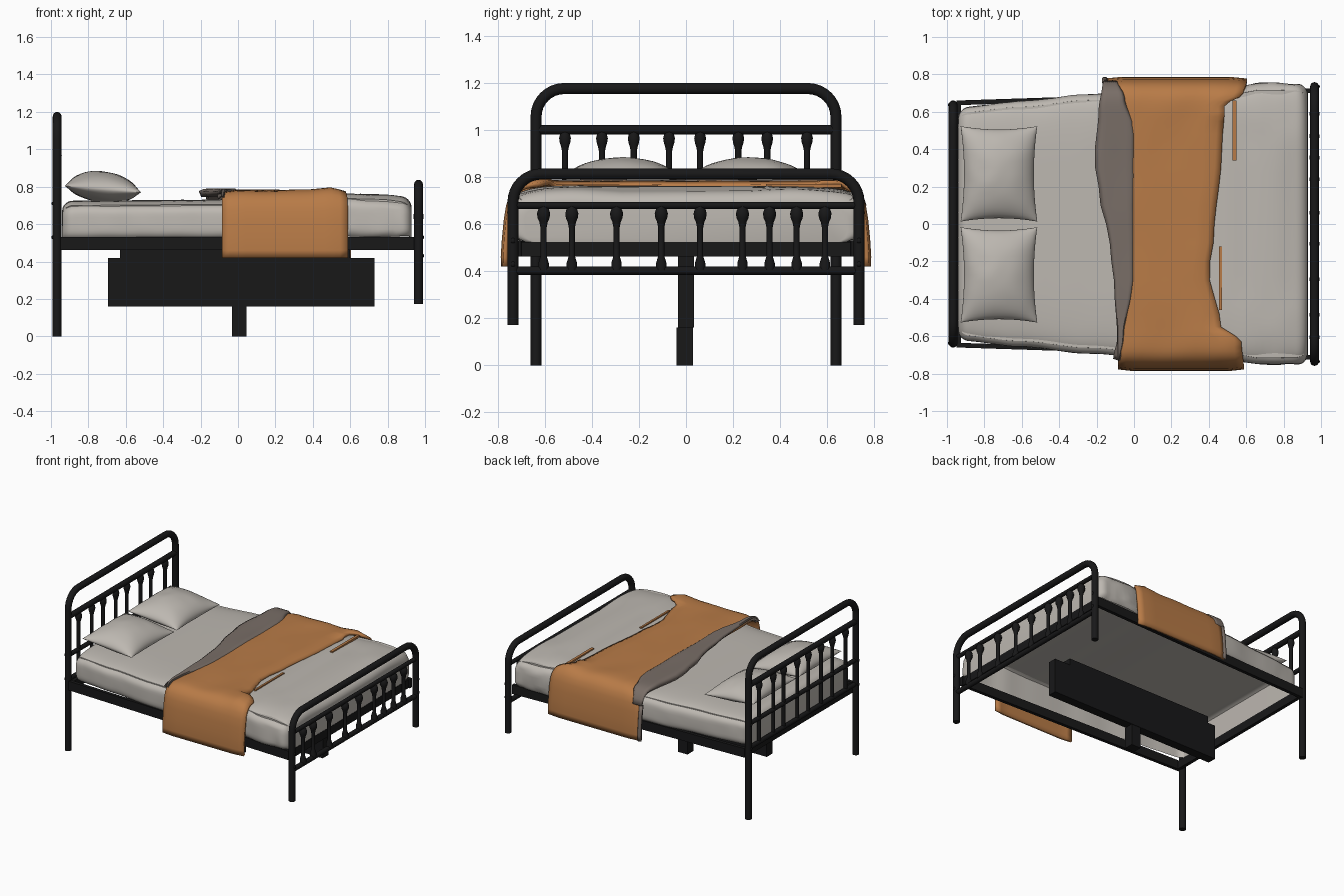
import bpy, bmesh, math
from mathutils import Vector, noise

if "Cube" in bpy.data.objects:
    bpy.data.objects.remove(bpy.data.objects["Cube"])


def material(name, rgb):
    m = bpy.data.materials.new(name)
    m.diffuse_color = (*rgb, 1)
    m.use_nodes = True
    m.node_tree.nodes["Principled BSDF"].inputs["Base Color"].default_value = m.diffuse_color
    return m


BLACK = material("black_metal", (0.009, 0.009, 0.0095))
LINEN = material("warm_white_linen", (0.51, 0.48, 0.44))
ORANGE = material("ochre_throw", (0.48, 0.198, 0.063))
LINING = material("taupe_lining", (0.19, 0.155, 0.135))


def finish(name, bm, mats, angle=50, fix=True):
    if fix:
        bmesh.ops.recalc_face_normals(bm, faces=bm.faces)
    me = bpy.data.meshes.new(name)
    bm.to_mesh(me)
    bm.free()
    for m in mats:
        me.materials.append(m)
    ob = bpy.data.objects.new(name, me)
    bpy.context.collection.objects.link(ob)
    bpy.ops.object.select_all(action='DESELECT')
    ob.select_set(True)
    bpy.context.view_layer.objects.active = ob
    bpy.ops.object.shade_smooth_by_angle(angle=math.radians(angle))
    return ob


def skin(bm, rows, loop=False):
    """Bridge rows of points with quads."""
    vs = [[bm.verts.new(p) for p in r] for r in rows]
    n = len(rows[0])
    for a, b in zip(vs, vs[1:]):
        for j in range(n if loop else n - 1):
            k = (j + 1) % n
            bm.faces.new((a[j], a[k], b[k], b[j]))
    return vs


def lerp(table, x):
    if x <= table[0][0]:
        return table[0][1]
    for (x0, y0), (x1, y1) in zip(table, table[1:]):
        if x <= x1:
            t = (x - x0) / (x1 - x0)
            return y0 + (y1 - y0) * t * t * (3 - 2 * t)
    return table[-1][1]


def tube(name, pts, r, sides=16):
    """Sweep a circle along a path lying in a plane of constant x."""
    bm = bmesh.new()
    rows = []
    pts = [Vector(p) for p in pts]
    for i, p in enumerate(pts):
        d = (pts[min(i + 1, len(pts) - 1)] - pts[max(i - 1, 0)]).normalized()
        ux = Vector((1, 0, 0))
        w = d.cross(ux)
        rows.append([p + r * (math.cos(a) * ux + math.sin(a) * w)
                     for a in (2 * math.pi * k / sides for k in range(sides))])
    vs = skin(bm, rows, True)
    bm.faces.new(vs[0])
    bm.faces.new(vs[-1])
    return finish(name, bm, [BLACK])


def lathe(name, x, y, prof, sides=12):
    bm = bmesh.new()
    vs = skin(bm, [[(x + r * math.cos(2 * math.pi * k / sides), y + r * math.sin(2 * math.pi * k / sides), z)
                    for k in range(sides)] for z, r in prof], True)
    bm.faces.new(vs[0])
    bm.faces.new(vs[-1])
    return finish(name, bm, [BLACK], 60)


def box(name, lo, hi, mat=BLACK):
    bm = bmesh.new()
    bmesh.ops.create_cube(bm, size=1)
    for v in bm.verts:
        v.co = [l + (c + 0.5) * (h - l) for c, l, h in zip(v.co, lo, hi)]
    return finish(name, bm, [mat], 30)


def arch(name, x, w, z0, z1, rad):
    pts = [(x, -w, z0)]
    for cy, a0 in ((-w + rad, 180), (w - rad, 90)):
        for k in range(9):
            a = math.radians(a0 - k * 90 / 8)
            pts.append((x, cy + rad * math.cos(a), z1 - rad + rad * math.sin(a)))
    tube(name, pts + [(x, w, z0)], 0.0235)


# Headboard
HX, FX = -0.967, 0.965
arch("headboard_arch", HX, 0.637, 0.0, 1.176, 0.12)
for z, r in ((1.0, 0.02), (0.71, 0.016), (0.53, 0.016)):
    tube("headboard_rail", [(HX, -0.637, z), (HX, 0.637, z)], r)
for y in (-0.514, -0.357, -0.222, -0.072, 0.06, 0.222, 0.345, 0.514):
    lathe("headboard_baluster", HX, y,
          [(0.53, 0.013), (0.91, 0.013), (0.93, 0.017), (0.945, 0.022), (0.965, 0.025), (0.985, 0.02), (1.0, 0.014)])

# Footboard
arch("footboard_arch", FX, 0.735, 0.172, 0.813, 0.12)
for z, r in ((0.68, 0.015), (0.402, 0.018)):
    tube("footboard_rail", [(FX, -0.735, z), (FX, 0.735, z)], r)
for y in (-0.605, -0.485, -0.295, -0.105, 0.06, 0.24, 0.355, 0.47, 0.59):
    lathe("footboard_baluster", FX, y,
          [(0.405, 0.022), (0.435, 0.022), (0.465, 0.013), (0.585, 0.013), (0.61, 0.018),
           (0.625, 0.025), (0.645, 0.028), (0.662, 0.023), (0.672, 0.015), (0.68, 0.014)])

# Tapering side rails, cross rails and bolts
for s in (-1, 1):
    bm = bmesh.new()
    vs = skin(bm, [[(x, s * (y - 0.025), 0.462), (x, s * y, 0.462), (x, s * y, 0.53), (x, s * (y - 0.025), 0.53)]
                   for x, y in ((-0.95, 0.66), (-0.4, 0.678), (0.94, 0.725))], True)
    bm.faces.new(vs[0])
    bm.faces.new(vs[-1])
    finish("side_rail", bm, [BLACK], 30)
    for x, w, zs in ((HX - 0.019, 0.637, (0.53, 0.71)), (FX + 0.019, 0.735, (0.43, 0.53))):
        for z in zs:
            lathe("bolt", x, s * w, [(z - 0.011, 0.005), (z - 0.006, 0.01), (z + 0.006, 0.01), (z + 0.011, 0.005)], 8)
box("head_cross_rail", (-0.95, -0.64, 0.462), (-0.925, 0.64, 0.525))
box("foot_cross_rail", (0.905, -0.72, 0.462), (0.93, 0.72, 0.525))

# Centre support
box("centre_beam", (-0.63, -0.035, 0.41), (0.6, 0.033, 0.47))
box("centre_board", (-0.695, -0.035, 0.16), (0.73, 0.033, 0.42))
box("centre_leg", (-0.033, -0.04, 0.0), (0.045, 0.03, 0.16))

# Mattress cover: lofted rounded sections, a thin shell open underneath
WIDTH = [(-0.94, 0.622), (-0.6, 0.655), (-0.25, 0.692), (0.1, 0.718), (0.55, 0.73), (0.68, 0.75), (0.94, 0.745)]
TOP = [(-0.94, 0.725), (-0.1, 0.73), (0.3, 0.75), (0.55, 0.762), (0.75, 0.758), (0.94, 0.74)]
bm = bmesh.new()
rows = []
N, M = 60, 88
X0, X1, R = -0.94, 0.928, 0.06
for i in range(N + 1):
    x = (X0 + X1) / 2 - (X1 - X0) / 2 * math.cos(math.pi * i / N)
    d = max(0, R - min(x - X0, X1 - x))
    inset = R - math.sqrt(max(0, R * R - d * d))
    w, top = lerp(WIDTH, x) - inset, lerp(TOP, x) - inset * 0.9
    bot = 0.492 + inset * 0.2
    row = []
    for k in range(M):
        a = 2 * math.pi * (k + 0.5) / M
        c, s = math.cos(a), math.sin(a)
        y = w * math.copysign(abs(c) ** 0.3, c)
        z = (top + bot) / 2 + (top - bot) / 2 * math.copysign(abs(s) ** 0.45, s)
        amp = (0.018 if x > 0.58 else 0.005) * (z > 0.52) * (inset < 0.05)
        n = noise.noise(Vector((x * 6, y * 4, z * 9)))
        if s < 0 and abs(y) < w - 0.025 and X0 + 0.015 < x < X1 - 0.015:
            z = top - 0.025
        else:
            y += math.copysign(amp * n, y) * abs(c)
            z += 0.6 * amp * n
        row.append((x, y, z))
    rows.append(row)
vs = skin(bm, rows, True)
bm.faces.new(vs[0])
bm.faces.new(vs[-1])
finish("mattress_with_sheet", bm, [LINEN])

# Throw blanket: cross-section over the bed, hanging on both sides
HALF = [(0.785, 0.42), (0.787, 0.46), (0.782, 0.54), (0.774, 0.62), (0.764, 0.68), (0.75, 0.72), (0.73, 0.748),
        (0.705, 0.766), (0.68, 0.775), (0.655, 0.779), (0.63, 0.781), (0.6, 0.782), (0.575, 0.782), (0.55, 0.782),
        (0.48, 0.782), (0.4, 0.782), (0.3, 0.782), (0.2, 0.782), (0.1, 0.782)]
PROFILE = [(-y, z) for y, z in HALF] + [(0, 0.782)] + HALF[::-1]


def drape(name, profile, left, right, lift, thick, mat, cols=16):
    bm = bmesh.new()
    rows = []
    for y, z in profile:
        l, r = lerp(left, y), lerp(right, y)
        row = []
        for j in range(cols + 1):
            u = j / cols
            x = l + (r - l) * u
            flat = max(0, min(1, (z - 0.7) / 0.08))
            n = noise.noise(Vector((x * 6, y * 4, z * 4)))
            edge = 0.012 * max(0, 1 - 8 * min(u, 1 - u))
            # raised roll along the foot edge near the sides
            roll = 0.016 * max(0, 1 - abs(x - 0.5) / 0.12) * (abs(y) > 0.55)
            row.append((x, y * (1 + lift * 0.6 * (1 - flat) - edge * (1 - flat)),
                        z + flat * (lift + 0.006 * n - edge + roll)))
        rows.append(row)
    skin(bm, rows)
    ob = finish(name, bm, [mat], 60, fix=False)
    mod = ob.modifiers.new("thickness", 'SOLIDIFY')
    mod.thickness = thick
    mod.offset = -1


drape("throw_blanket", PROFILE, [(-0.785, -0.085), (0.71, -0.08), (0.765, -0.155), (0.787, -0.16)],
      [(-0.785, 0.588), (-0.63, 0.575), (-0.6, 0.545), (-0.55, 0.465), (-0.25, 0.40), (-0.1, 0.425), (0.4, 0.47),
       (0.63, 0.485), (0.7, 0.585), (0.785, 0.605)], 0.0, 0.02, ORANGE)

# Turned-back lining along the head side of the throw
drape("throw_turned_fold", [p for p in PROFILE if -0.74 < p[0] < 0.767 and p[1] > 0.65],
      [(-0.74, -0.088), (-0.6, -0.09), (-0.35, -0.105), (-0.1, -0.13), (0.15, -0.185), (0.35, -0.212),
       (0.6, -0.19), (0.765, -0.168)],
      [(-0.74, -0.078), (-0.6, -0.055), (-0.3, 0.0), (0.5, 0.008), (0.68, -0.05), (0.765, -0.085)],
      0.007, 0.035, LINING, 8)

# Lining showing on the head-side edge of the hanging back part
drape("throw_back_edge", [p for p in PROFILE if p[0] > 0.755],
      [(0.7, -0.172)], [(0.7, -0.14)], 0.0, 0.03, LINING, 4)

# Narrow strips of the throw's lower layer showing beside its foot edge
box("throw_hem_strip", (0.527, 0.34, 0.755), (0.547, 0.66, 0.77), ORANGE)
box("throw_hem_strip", (0.455, -0.46, 0.752), (0.47, -0.12, 0.767), ORANGE)

# Pillows: pinched-corner cushions, leaning slightly
for cy in (0.268, -0.272):
    bm = bmesh.new()
    G = 22
    for side in (-1, 1):
        rows = []
        for i in range(G + 1):
            u = -math.cos(math.pi * i / G)
            row = []
            for j in range(G + 1):
                v = -math.cos(math.pi * j / G)
                h = max(0, (1 - u * u) * (1 - v * v)) ** 0.55
                x = 0.205 * u * (1 - 0.09 * (1 - v * v))
                y = 0.255 * v * (1 - 0.07 * (1 - u * u))
                wr = 0.006 * h * noise.noise(Vector((x * 12, y * 12 + cy, side)))
                z = 0.787 - 0.085 * x + side * h * (0.095 if side > 0 else 0.07) + wr
                row.append((-0.722 + x, cy + y, z))
            rows.append(row)
        skin(bm, rows)
    bmesh.ops.remove_doubles(bm, verts=bm.verts, dist=0.0003)
    finish("pillow", bm, [LINEN], 60)
